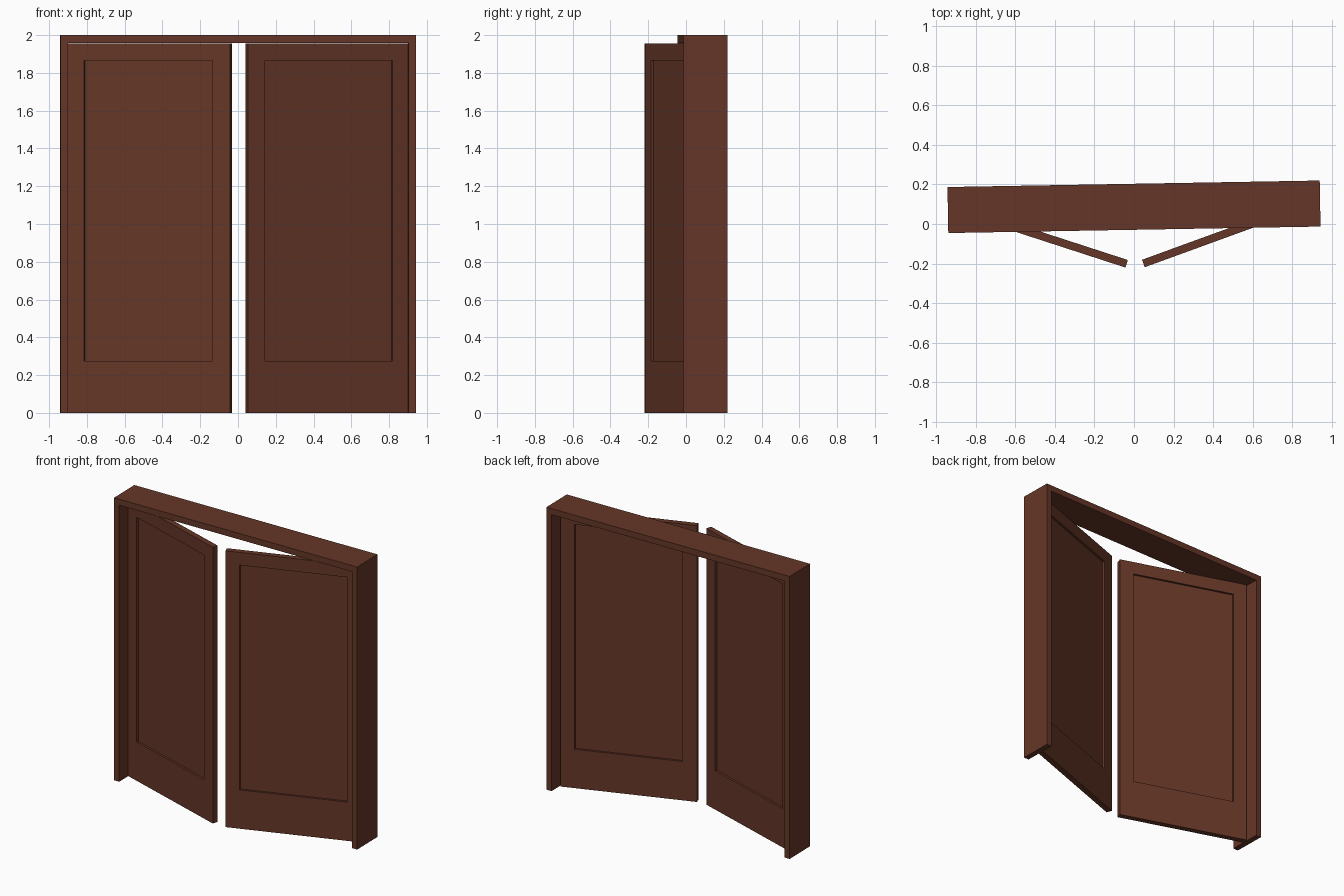
import bpy, bmesh, math
from mathutils import Matrix, Vector

if "Cube" in bpy.data.objects:
    bpy.data.objects.remove(bpy.data.objects["Cube"])

wood = bpy.data.materials.new("reddish brown wood")
wood.diffuse_color = (0.13, 0.037, 0.02, 1)
wood.use_nodes = True
wood.node_tree.nodes["Principled BSDF"].inputs["Base Color"].default_value = wood.diffuse_color

# whole doorway is turned by one degree
PLACE = Matrix.Translation((0, 0.087, 0)) @ Matrix.Rotation(math.radians(1), 4, 'Z')


def finish(bm, name, matrix):
    bmesh.ops.recalc_face_normals(bm, faces=bm.faces)
    mesh = bpy.data.meshes.new(name)
    bm.to_mesh(mesh)
    bm.free()
    mesh.materials.append(wood)
    ob = bpy.data.objects.new(name, mesh)
    bpy.context.collection.objects.link(ob)
    ob.matrix_world = matrix
    return ob


# door frame: an upside-down U profile extruded through its depth
W, INNER, D, TOP = 0.941, 0.901, 0.1163, 1.957
bm = bmesh.new()
profile = [(-W, 0), (-W, 2), (W, 2), (W, 0), (INNER, 0), (INNER, TOP), (-INNER, TOP), (-INNER, 0)]
face = bm.faces.new([bm.verts.new((x, -D, z)) for x, z in profile])
ext = bmesh.ops.extrude_face_region(bm, geom=[face])
bmesh.ops.translate(bm, vec=(0, 2 * D, 0),
                    verts=[v for v in ext["geom"] if isinstance(v, bmesh.types.BMVert)])
finish(bm, "door_frame", PLACE)


# door leaf: slab with a recessed panel on both faces, hinge edge at x = 0
def leaf(name, side):
    length, half, recess, margin = 0.907, 0.02, 0.015, 0.095
    xs = [0, margin, length - margin, length]
    zs = [0, 0.275, 1.866, TOP - 0.001]
    bm = bmesh.new()

    def quad(points):
        bm.faces.new([bm.verts.new((side * x, y, z)) for x, y, z in points])

    for s in (-1, 1):
        y, yi = s * half, s * (half - recess)
        for i in range(3):
            for k in range(3):
                yy = yi if i == k == 1 else y
                quad([(xs[i], yy, zs[k]), (xs[i + 1], yy, zs[k]),
                      (xs[i + 1], yy, zs[k + 1]), (xs[i], yy, zs[k + 1])])
        # recess walls
        for x in xs[1:3]:
            quad([(x, y, zs[1]), (x, yi, zs[1]), (x, yi, zs[2]), (x, y, zs[2])])
        for z in zs[1:3]:
            quad([(xs[1], y, z), (xs[1], yi, z), (xs[2], yi, z), (xs[2], y, z)])
    # outer edges
    for k in range(3):
        for x in (xs[0], xs[3]):
            quad([(x, -half, zs[k]), (x, half, zs[k]), (x, half, zs[k + 1]), (x, -half, zs[k + 1])])
        for z in (zs[0], zs[3]):
            quad([(xs[k], -half, z), (xs[k], half, z), (xs[k + 1], half, z), (xs[k + 1], -half, z)])
    bmesh.ops.remove_doubles(bm, verts=bm.verts, dist=1e-5)
    bmesh.ops.dissolve_limit(bm, angle_limit=0.01, verts=bm.verts, edges=bm.edges)
    swing = Matrix.Rotation(math.radians(-19 * side), 4, 'Z')
    finish(bm, name, PLACE @ Matrix.Translation((-side * 0.9, 0.008, 0)) @ swing)


leaf("left_door", 1)
leaf("right_door", -1)
